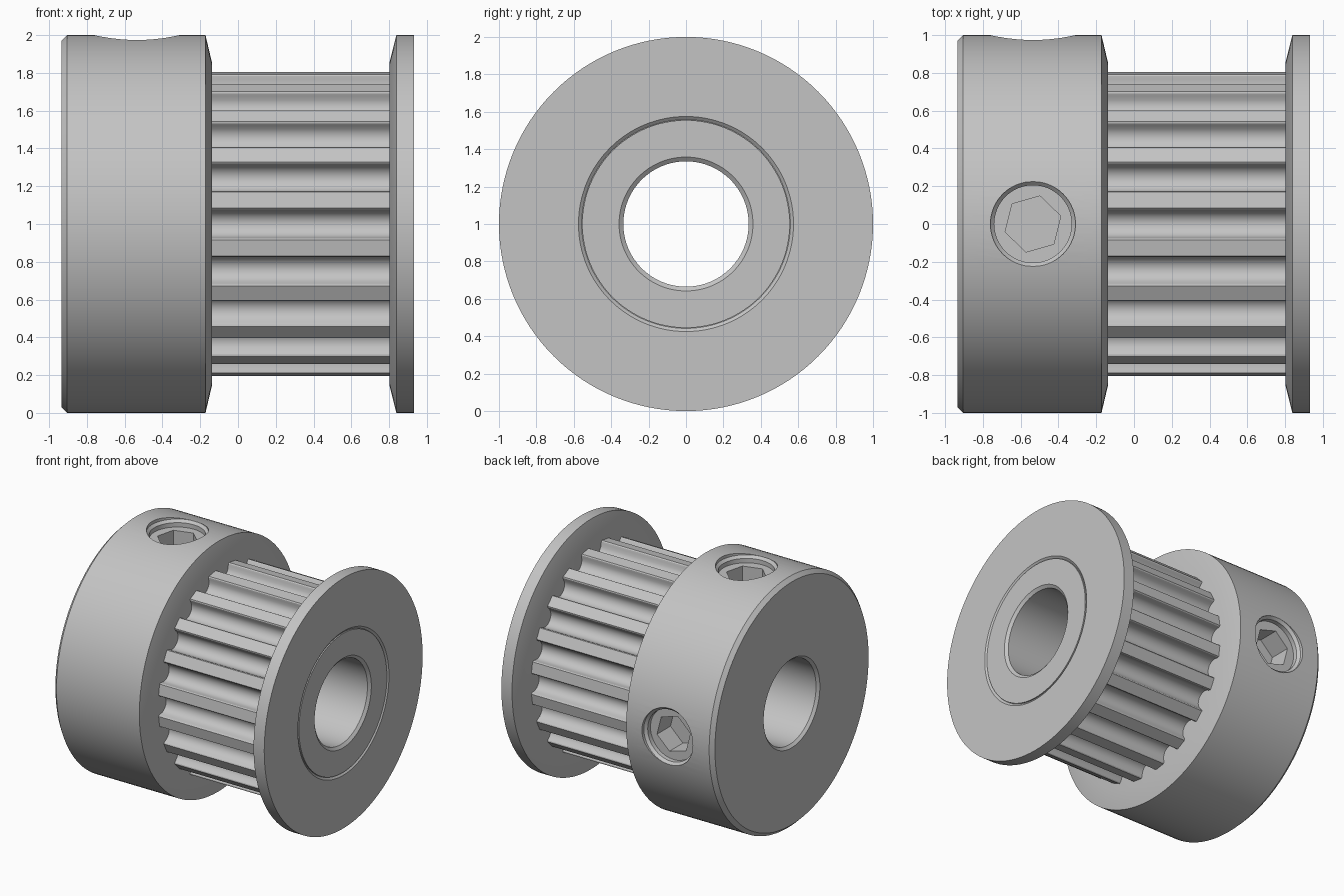
import bpy, bmesh, math
from mathutils import Matrix, Vector

cube = bpy.data.objects.get("Cube")
if cube:
    bpy.data.objects.remove(cube)

metal = bpy.data.materials.new("grey metal")
metal.use_nodes = True
COLOUR = (0.55, 0.55, 0.55, 1)
metal.diffuse_color = COLOUR
metal.node_tree.nodes["Principled BSDF"].inputs["Base Color"].default_value = COLOUR

AXIS_Z = 1.0
BORE = 0.335
TEETH = 20
SCREW_X = -0.535
TAU = 2 * math.pi


def finish(name, bm):
    bmesh.ops.recalc_face_normals(bm, faces=bm.faces)
    mesh = bpy.data.meshes.new(name)
    bm.to_mesh(mesh)
    bm.free()
    mesh.materials.append(metal)
    obj = bpy.data.objects.new(name, mesh)
    bpy.context.collection.objects.link(obj)
    return obj


def smooth(obj):
    bpy.ops.object.select_all(action='DESELECT')
    obj.select_set(True)
    bpy.context.view_layer.objects.active = obj
    bpy.ops.object.shade_smooth_by_angle(angle=math.radians(28))


def skin(bm, loops, closed=True):
    """Join successive point loops with quads."""
    rings = [[bm.verts.new(p) for p in loop] for loop in loops]
    pairs = list(zip(rings, rings[1:])) + ([(rings[-1], rings[0])] if closed else [])
    for a, b in pairs:
        for i in range(len(a)):
            j = (i + 1) % len(a)
            bm.faces.new((a[i], a[j], b[j], b[i]))
    return rings


def lathe_x(name, profile, steps=128):
    """Revolve a closed (x, radius) profile about the pulley axis."""
    bm = bmesh.new()
    skin(bm, [[(x, r * math.cos(TAU * i / steps), AXIS_Z + r * math.sin(TAU * i / steps))
               for i in range(steps)] for x, r in profile])
    return finish(name, bm)


def stack_z(name, rings, sides, place, turn=0.0):
    """Capped solid of (height, radius) rings, moved into place."""
    bm = bmesh.new()
    loops = [[place @ Vector((r * math.cos(turn + TAU * i / sides),
                              r * math.sin(turn + TAU * i / sides), z))
              for i in range(sides)] for z, r in rings]
    made = skin(bm, loops, closed=False)
    bm.faces.new(made[0])
    bm.faces.new(made[-1])
    return finish(name, bm)


def cut(obj, cutter):
    cutter.hide_render = True
    bpy.context.view_layer.objects.active = obj
    mod = obj.modifiers.new("cut", 'BOOLEAN')
    mod.operation, mod.solver, mod.object = 'DIFFERENCE', 'EXACT', cutter
    bpy.ops.object.modifier_apply(modifier=mod.name)
    bpy.data.objects.remove(cutter)


# Hub with chamfered rim, bevelled belt shoulder and bore
hub = lathe_x("hub", [(-0.935, 0.355), (-0.935, 0.97), (-0.905, 1.0), (-0.172, 1.0),
                      (-0.138, 0.855), (-0.138, BORE), (-0.915, BORE)])

# Set screws on the top and the back
for label, angle in (("top", 0), ("back", -math.pi / 2)):
    place = (Matrix.Translation((SCREW_X, 0, AXIS_Z))
             @ Matrix.Rotation(angle, 4, 'X'))
    cut(hub, stack_z("hole_cutter", [(0.6, 0.205), (0.955, 0.205), (0.975, 0.225),
                                     (1.1, 0.225)], 64, place))
    screw = stack_z(label + "_set_screw", [(0.58, 0.206), (0.92, 0.206)], 64, place)
    cut(screw, stack_z("socket_cutter", [(0.75, 0.153), (1.1, 0.153)], 6, place,
                       math.radians(16)))
    smooth(screw)
smooth(hub)

# End flange with bevelled inner edge, open where the core shows through
smooth(lathe_x("end_flange", [(0.802, 0.5), (0.802, 0.855), (0.838, 1.0), (0.932, 1.0),
                              (0.932, 0.575), (0.918, 0.558), (0.918, 0.5)]))

# Core tube with chamfered bore
smooth(lathe_x("core", [(-0.15, BORE), (-0.15, 0.6), (0.85, 0.6), (0.85, 0.555),
                        (0.928, 0.555), (0.928, 0.358), (0.91, BORE)]))

# Toothed belt sleeve with rounded grooves
section = []
for k in range(TEETH):
    groove = [(-0.084, 0.806), (-0.077, 0.799)]
    for s in range(11):
        a = math.pi * s / 10
        groove.append((-0.073 * math.cos(a), 0.783 - 0.073 * math.sin(a)))
    groove += [(0.077, 0.799), (0.084, 0.806)]
    turn = TAU * k / TEETH
    for t, r in groove:
        section.append((r * math.cos(turn) - t * math.sin(turn),
                        AXIS_Z + r * math.sin(turn) + t * math.cos(turn)))
bm = bmesh.new()
skin(bm, [[(x, y, z) for y, z in section] for x in (-0.15, 0.815)], closed=False)
smooth(finish("toothed_sleeve", bm))
